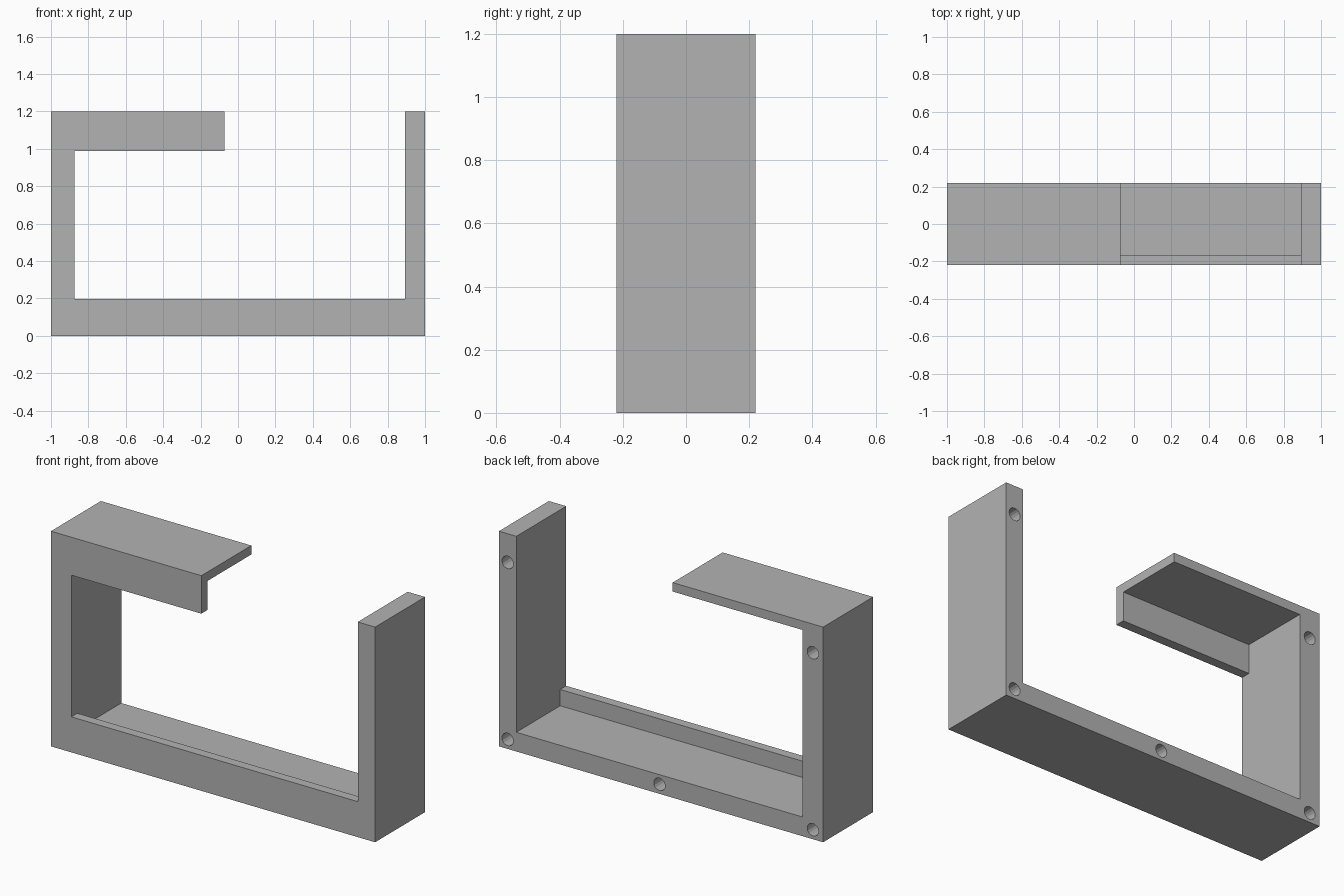
import bpy, bmesh, math
from mathutils import Matrix, Vector

cube = bpy.data.objects.get("Cube")
if cube:
    bpy.data.objects.remove(cube, do_unlink=True)

# Key dimensions
HALF_DEPTH, HEIGHT = 0.22, 1.2
LEFT_IN, RIGHT_IN, ARM_END = -0.874, 0.893, -0.072
LIP_BACK, FLOOR, PLATE = -0.167, 0.107, 1.15
SILL, ARM_UNDER = 0.198, 0.988

grey = bpy.data.materials.new("plain_grey")
grey.use_nodes = True
colour = (0.45, 0.45, 0.45, 1)
grey.diffuse_color = colour
grey.node_tree.nodes["Principled BSDF"].inputs["Base Color"].default_value = colour


def make_object(name, bm):
    bmesh.ops.recalc_face_normals(bm, faces=bm.faces)
    mesh = bpy.data.meshes.new(name)
    bm.to_mesh(mesh)
    bm.free()
    mesh.materials.append(grey)
    obj = bpy.data.objects.new(name, mesh)
    bpy.context.collection.objects.link(obj)
    return obj


def cut(target, cutter):
    mod = target.modifiers.new(cutter.name, 'BOOLEAN')
    mod.operation = 'DIFFERENCE'
    mod.solver = 'EXACT'
    mod.object = cutter
    cutter.hide_render = True
    cutter.hide_set(True)


# Bracket body: open frame outline extruded through the full depth
outline = [(-1, 0), (1, 0), (1, HEIGHT), (RIGHT_IN, HEIGHT), (RIGHT_IN, SILL),
           (LEFT_IN, SILL), (LEFT_IN, ARM_UNDER), (ARM_END, ARM_UNDER),
           (ARM_END, HEIGHT), (-1, HEIGHT)]
bm = bmesh.new()
face = bm.faces.new([bm.verts.new((x, -HALF_DEPTH, z)) for x, z in outline])
ext = bmesh.ops.extrude_face_region(bm, geom=[face])
bmesh.ops.translate(bm, vec=(0, 2 * HALF_DEPTH, 0),
                    verts=[v for v in ext["geom"] if isinstance(v, bmesh.types.BMVert)])
frame = make_object("bracket_frame", bm)

# Pocket behind the front lips, leaving a floor and a thin top plate
low = Vector((LEFT_IN, LIP_BACK, FLOOR))
high = Vector((RIGHT_IN, 0.4, PLATE))
bm = bmesh.new()
bmesh.ops.create_cube(bm, size=1, matrix=Matrix.Translation((low + high) / 2)
                      @ Matrix.Diagonal((*(high - low), 1)))
cut(frame, make_object("pocket_cutter", bm))

# Screw holes in the back face
right_x, left_x = (LEFT_IN - 1) / 2, (RIGHT_IN + 1) / 2
holes = [(right_x, 0.053), (left_x, 0.053), (0.01, 0.053), (right_x, 1.04), (left_x, 1.04)]
bm = bmesh.new()
for x, z in holes:
    bmesh.ops.create_cone(bm, cap_ends=True, segments=16, radius1=0.035, radius2=0.035,
                          depth=0.4, matrix=Matrix.Translation((x, HALF_DEPTH, z))
                          @ Matrix.Rotation(math.pi / 2, 4, 'X'))
cut(frame, make_object("screw_hole_cutter", bm))

# Apply the cuts and remove the helpers
bpy.context.view_layer.update()
result = bpy.data.meshes.new_from_object(
    frame.evaluated_get(bpy.context.evaluated_depsgraph_get()))
frame.modifiers.clear()
frame.data = result
for name in ("pocket_cutter", "screw_hole_cutter"):
    bpy.data.objects.remove(bpy.data.objects[name], do_unlink=True)
